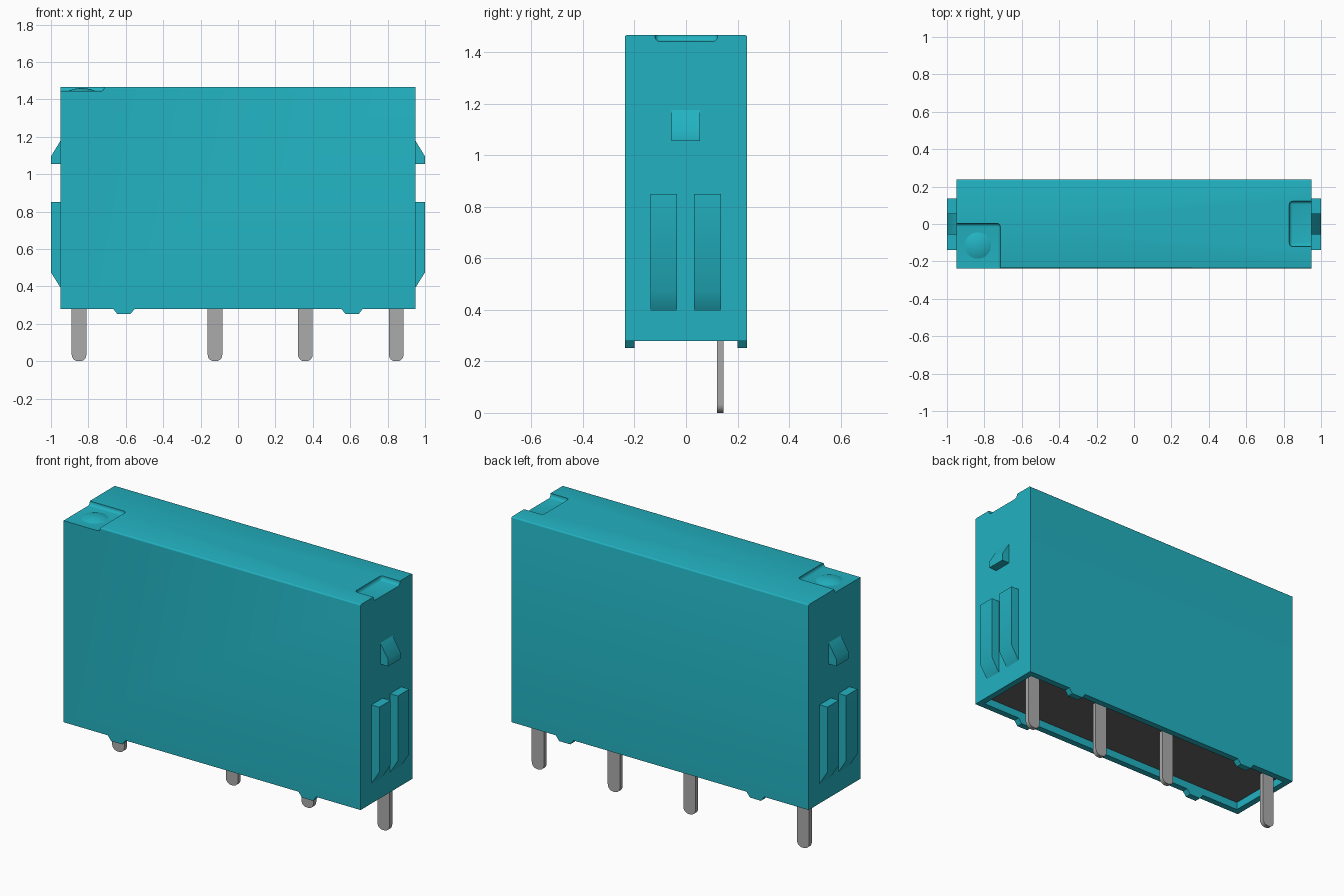
import bpy, bmesh, math
from mathutils import Vector

if "Cube" in bpy.data.objects:
    bpy.data.objects.remove(bpy.data.objects["Cube"])


def material(name, rgb):
    m = bpy.data.materials.new(name)
    m.use_nodes = True
    m.diffuse_color = (*rgb, 1)
    m.node_tree.nodes["Principled BSDF"].inputs["Base Color"].default_value = (*rgb, 1)
    return m


TEAL = material("teal plastic", (0.016, 0.445, 0.533))
GREY = material("pin metal", (0.41, 0.41, 0.41))
DARK = material("dark base", (0.13, 0.13, 0.13))


def finish(name, bm, mat, smooth=True):
    bmesh.ops.recalc_face_normals(bm, faces=bm.faces)
    mesh = bpy.data.meshes.new(name)
    bm.to_mesh(mesh)
    bm.free()
    ob = bpy.data.objects.new(name, mesh)
    bpy.context.collection.objects.link(ob)
    mesh.materials.append(mat)
    if smooth:
        shade(ob)
    return ob


def activate(ob):
    bpy.ops.object.select_all(action='DESELECT')
    ob.select_set(True)
    bpy.context.view_layer.objects.active = ob


def shade(ob):
    activate(ob)
    bpy.ops.object.shade_smooth_by_angle(angle=math.radians(35))


def box(name, lo, hi, mat, bevel=0.0, segments=4, pick=lambda e: True):
    bm = bmesh.new()
    bmesh.ops.create_cube(bm, size=1)
    for v in bm.verts:
        v.co = Vector([l + (c + 0.5) * (h - l) for c, l, h in zip(v.co, lo, hi)])
    if bevel:
        bmesh.ops.bevel(bm, geom=[e for e in bm.edges if pick(e)], offset=bevel,
                        segments=segments, affect='EDGES', profile=0.5)
    return finish(name, bm, mat, False)


def extrude_xz(name, points, y0, y1, mat):
    """Closed profile in x and z, extruded from y0 to y1."""
    bm = bmesh.new()
    face = bm.faces.new([bm.verts.new((x, y0, z)) for x, z in points])
    out = bmesh.ops.extrude_face_region(bm, geom=[face])
    moved = [g for g in out["geom"] if isinstance(g, bmesh.types.BMVert)]
    bmesh.ops.translate(bm, verts=moved, vec=(0, y1 - y0, 0))
    return finish(name, bm, mat)


def cut(ob, cutter):
    mod = ob.modifiers.new("cut", 'BOOLEAN')
    mod.operation = 'DIFFERENCE'
    mod.solver = 'EXACT'
    mod.object = cutter
    activate(ob)
    bpy.ops.object.modifier_apply(modifier=mod.name)
    bpy.data.objects.remove(cutter)


# Housing: tall box with softened long top edges
X, Y, Z0, Z1 = 0.95, 0.237, 0.28, 1.467
housing = box("housing", (-X, -Y, Z0), (X, Y, Z1), TEAL, 0.008, 3,
              lambda e: all(v.co.z > Z1 - 0.01 for v in e.verts)
              and abs(e.verts[0].co.x - e.verts[1].co.x) > 1)

# Open underside, corner recess and end notch
cut(housing, box("cavity_cutter", (-0.913, -0.2, 0.2), (0.913, 0.2, 0.38), TEAL))
cut(housing, box("corner_cutter", (-1.2, -0.5, 1.445), (-0.715, 0.003, 1.7), TEAL, 0.018))
cut(housing, box("notch_cutter", (0.83, -0.12, 1.443), (1.2, 0.122, 1.7), TEAL, 0.018))
shade(housing)

# Recessed base plate
box("base_plate", (-0.918, -0.205, 0.325), (0.918, 0.205, 0.41), DARK)

# Domed marker in the corner recess
bm = bmesh.new()
r, h, n = 0.073, 0.016, 32
R = (r * r + h * h) / (2 * h)
profile = []
for i in range(7):
    d = r * (1 - i / 6)
    profile.append((d, 1.444 + h - R + math.sqrt(R * R - d * d)))
rings = [[bm.verts.new((-0.835 + d * math.cos(2 * math.pi * k / n),
                        -0.115 + d * math.sin(2 * math.pi * k / n), z))
          for k in range(n)] for d, z in profile[:-1]]
tip = bm.verts.new((-0.835, -0.115, profile[-1][1]))
for a, b in zip(rings, rings[1:]):
    for k in range(n):
        bm.faces.new((a[k], a[(k + 1) % n], b[(k + 1) % n], b[k]))
for k in range(n):
    bm.faces.new((rings[-1][k], rings[-1][(k + 1) % n], tip))
finish("marker_dome", bm, TEAL)

# End clips and paired guide ribs, the same on both ends
for side, s in (("left", 1), ("right", -1)):
    clip = [(0.94, 1.055), (1.0, 1.055), (1.0, 1.095), (0.95, 1.177), (0.94, 1.177)]
    rib = [(0.94, 0.395), (0.95, 0.395), (1.0, 0.475), (1.0, 0.85), (0.94, 0.85)]
    extrude_xz(f"{side}_clip", [(s * x, z) for x, z in clip], -0.057, 0.055, TEAL)
    for part, y0, y1 in (("front", -0.138, -0.035), ("back", 0.032, 0.136)):
        extrude_xz(f"{side}_{part}_rib", [(s * x, z) for x, z in rib], y0, y1, TEAL)

# Small stand-off feet under the long walls
for side, sx in (("left", 1), ("right", -1)):
    for part, sy in (("front", -1), ("back", 1)):
        cx = sx * 0.61
        foot = [(cx - 0.058, 0.281), (cx - 0.035, 0.252), (cx + 0.035, 0.252), (cx + 0.058, 0.281)]
        extrude_xz(f"{side}_{part}_foot", foot, sy * 0.2, sy * Y, TEAL)

# Flat contact pins with rounded tips
for i, cx in enumerate((-0.85, -0.123, 0.36, 0.846)):
    w, c = 0.039, 0.034
    pts = [(cx + w, 0.35), (cx - w, 0.35)]
    for sx, start in ((-1, math.pi), (1, 1.5 * math.pi)):
        for k in range(7):
            a = start + k * math.pi / 12
            pts.append((cx + sx * (w - c) + c * math.cos(a), c + c * math.sin(a)))
    extrude_xz(f"pin_{i + 1}", pts, 0.12, 0.145, GREY)
